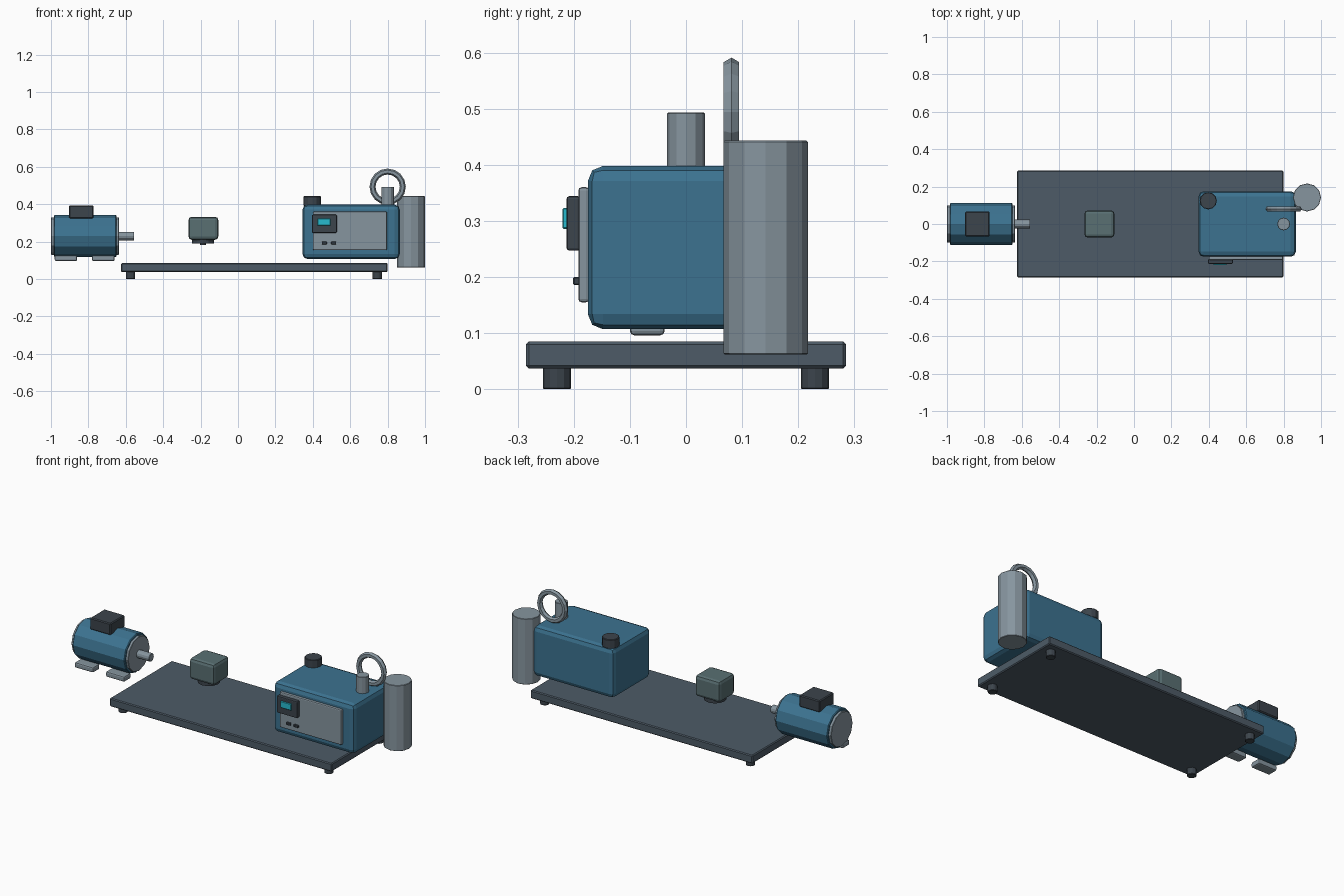
import bpy
from math import pi

if "Cube" in bpy.data.objects:
    bpy.data.objects.remove(bpy.data.objects["Cube"])


def mat(name, rgb):
    m = bpy.data.materials.new(name)
    m.diffuse_color = (*rgb, 1)
    m.use_nodes = True
    m.node_tree.nodes["Principled BSDF"].inputs["Base Color"].default_value = m.diffuse_color
    return m


BLUE = mat("blue_paint", (0.045, 0.17, 0.28))
SLATE = mat("slate", (0.075, 0.105, 0.135))
STEEL = mat("steel", (0.24, 0.30, 0.345))
DARK = mat("dark_rubber", (0.045, 0.058, 0.072))
TEAL = mat("grey_green", (0.10, 0.16, 0.17))
CYAN = mat("cyan_display", (0.02, 0.50, 0.62))


def finish(o, name, m, bevel, segments):
    o.name = name
    o.data.materials.append(m)
    if bevel:
        b = o.modifiers.new("edge", 'BEVEL')
        b.width, b.segments = bevel, segments
        b.limit_method, b.angle_limit = 'ANGLE', 0.9
    return o


def box(name, x, y, z, m, bevel=0.0, segments=2):
    """Box from (min, max) pairs on each axis."""
    bpy.ops.mesh.primitive_cube_add(size=1, location=[sum(p) / 2 for p in (x, y, z)])
    o = bpy.context.object
    o.scale = [p[1] - p[0] for p in (x, y, z)]
    bpy.ops.object.transform_apply(location=False, rotation=False, scale=True)
    return finish(o, name, m, bevel, segments)


def cyl(name, start, length, r, m, axis='z', n=12, bevel=0.0):
    """Cylinder from a start point along x or z."""
    x, y, z = start
    loc = (x + length / 2, y, z) if axis == 'x' else (x, y, z + length / 2)
    rot = (0, pi / 2, 0) if axis == 'x' else (0, 0, 0)
    bpy.ops.mesh.primitive_cylinder_add(vertices=n, radius=r, depth=length,
                                        location=loc, rotation=rot)
    return finish(bpy.context.object, name, m, bevel, 1)


# Base plate and its four feet
box("base_plate", (-0.625, 0.80), (-0.285, 0.285), (0.037, 0.085), SLATE, 0.005, 1)
for x in (-0.575, 0.745):
    for y in (-0.23, 0.23):
        cyl("base_foot", (x, y, 0), 0.04, 0.025, DARK, bevel=0.002)

# Motor: body, end caps, shaft, terminal box, mounting feet
cyl("motor_body", (-0.985, 0, 0.23), 0.335, 0.112, BLUE, 'x', bevel=0.004)
for x in (-1.0, -0.654):
    cyl("motor_end_cap", (x, 0, 0.23), 0.018, 0.10, STEEL, 'x', bevel=0.002)
cyl("motor_shaft", (-0.64, 0, 0.23), 0.085, 0.023, STEEL, 'x', bevel=0.002)
box("terminal_box", (-0.904, -0.772), (-0.066, 0.066), (0.325, 0.393), DARK, 0.005, 1)
for x in (-0.92, -0.72):
    box("motor_foot", (x - 0.06, x + 0.06), (-0.10, -0.038), (0.096, 0.127), STEEL, 0.008)

# Small pump block with outlet below
box("pump_block", (-0.265, -0.105), (-0.073, 0.073), (0.21, 0.333), TEAL, 0.018)
cyl("pump_collar", (-0.187, 0, 0.19), 0.03, 0.06, DARK)
cyl("pump_outlet", (-0.187, 0, 0.182), 0.03, 0.016, DARK)

# Tank housing
box("tank", (0.345, 0.865), (-0.175, 0.175), (0.107, 0.398), BLUE, 0.027)
cyl("filler_cap", (0.397, 0.124, 0.39), 0.053, 0.046, DARK, bevel=0.003)
cyl("outlet_pipe", (0.80, 0, 0.39), 0.103, 0.034, STEEL, bevel=0.002)

# Control panel, display and buttons on the front
box("control_panel", (0.40, 0.797), (-0.192, -0.172), (0.155, 0.36), STEEL, 0.006)
box("display_case", (0.396, 0.528), (-0.213, -0.188), (0.247, 0.344), DARK, 0.005)
box("display_screen", (0.425, 0.494), (-0.220, -0.210), (0.286, 0.323), CYAN, 0.002, 1)
for x in (0.462, 0.511):
    box("panel_button", (x - 0.014, x + 0.014), (-0.201, -0.188), (0.186, 0.200), DARK, 0.002, 1)

# Filter canister at the back corner
cyl("filter_canister", (0.925, 0.142, 0.062), 0.381, 0.075, STEEL, bevel=0.002)

# Lifting ring
bpy.ops.mesh.primitive_torus_add(major_segments=16, minor_segments=6, major_radius=0.081,
                                 minor_radius=0.016, location=(0.80, 0.081, 0.494),
                                 rotation=(pi / 2, 0, 0))
finish(bpy.context.object, "lifting_ring", STEEL, 0, 1)
